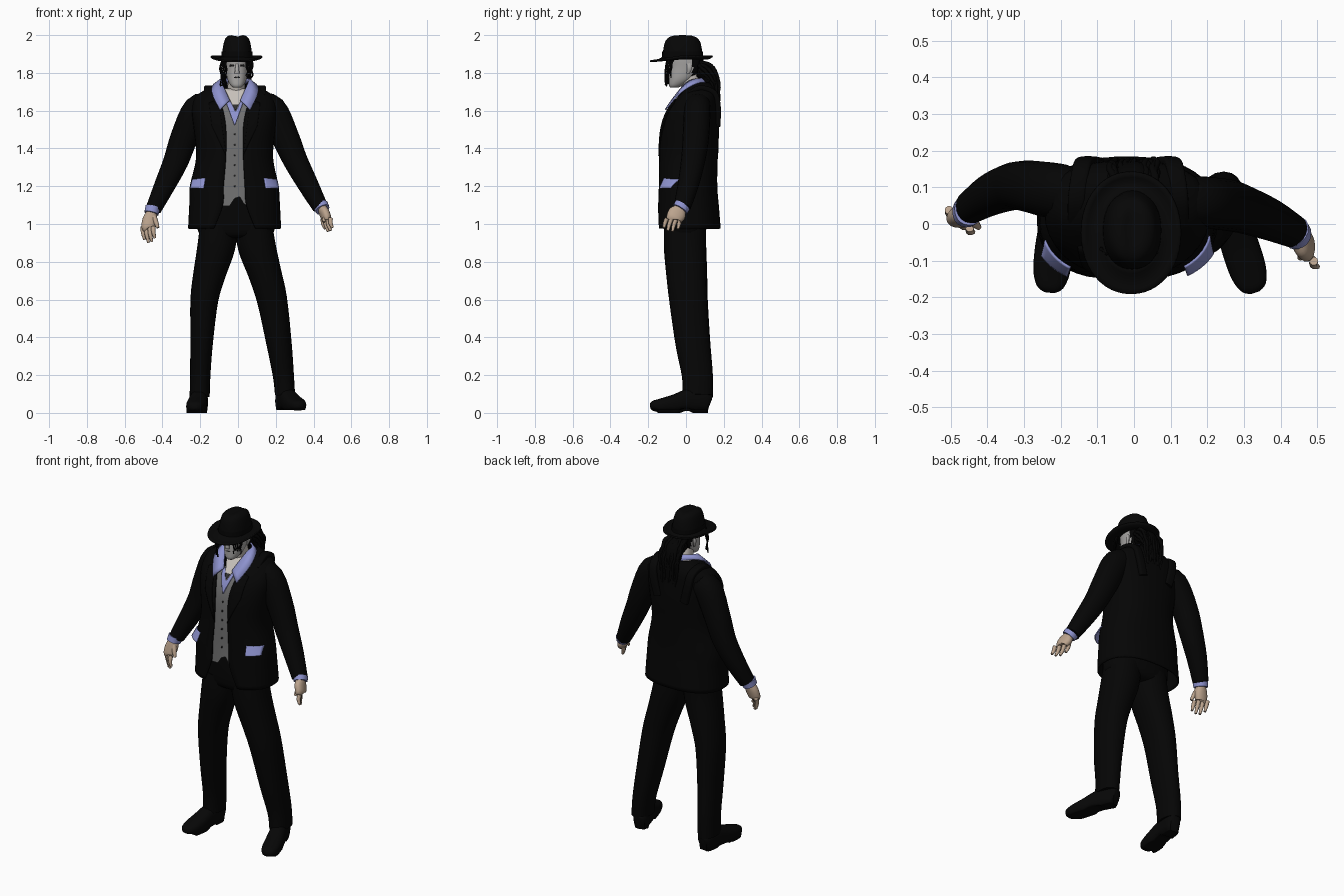
import bpy, bmesh, math, random
from mathutils import Vector

random.seed(4)
cube = bpy.data.objects.get("Cube")
if cube:
    bpy.data.objects.remove(cube)


def material(name, r, g, b):
    m = bpy.data.materials.new(name)
    m.use_nodes = True
    m.diffuse_color = (r, g, b, 1)
    bsdf = m.node_tree.nodes["Principled BSDF"]
    bsdf.inputs["Base Color"].default_value = (r, g, b, 1)
    bsdf.inputs["Roughness"].default_value = 0.8
    return m


CLOTH = material("black cloth", .0015, .0015, .0015)
LEATHER = material("black leather", .002, .002, .002)
HAIR = material("black hair", .001, .001, .001)
GREY = material("grey vest", .165, .165, .165)
LILAC = material("lilac shirt", .27, .29, .62)
FACE = material("grey face", .4, .39, .38)
PALE = material("pale neck", .58, .54, .5)
TAN = material("tan skin", .5, .37, .27)
DARK = material("dark detail", .03, .03, .03)


def smooth(rows, steps=4):
    """Pass a smooth curve through rows of numbers."""
    out = []
    for i in range(len(rows) - 1):
        p = [rows[max(0, min(len(rows) - 1, i + k))] for k in (-1, 0, 1, 2)]
        for s in range(steps):
            t = s / steps
            out.append([b + t * (c - a) / 2 + t * t * (a - 2.5 * b + 2 * c - d / 2)
                        + t ** 3 * (1.5 * (b - c) + (d - a) / 2)
                        for a, b, c, d in zip(*p)])
    return out + [list(rows[-1])]


def curve_power(v, n):
    return math.copysign(abs(v) ** (2 / n), v)


def section(z, cx, cy, rx, ry, n=2.4, gap=0, count=40):
    """Horizontal rounded cross-section starting at the front."""
    a0 = math.asin(min(1, gap / rx) ** (n / 2))
    span = 2 * (math.pi - a0)
    angles = [a0 + span * i / (count - 1 if gap else count) for i in range(count)]
    return [Vector((cx + rx * curve_power(math.sin(a), n),
                    cy - ry * curve_power(math.cos(a), n), z)) for a in angles]


def loft(name, rings, mat, closed=True, caps=True, thick=0):
    bm = bmesh.new()
    rows = [[bm.verts.new(p) for p in ring] for ring in rings]
    count = len(rows[0])
    for a, b in zip(rows, rows[1:]):
        for i in range(count if closed else count - 1):
            j = (i + 1) % count
            bm.faces.new((a[i], a[j], b[j], b[i]))
    if caps:
        bm.faces.new(rows[0])
        bm.faces.new(rows[-1])
    bmesh.ops.remove_doubles(bm, verts=bm.verts, dist=.0002)
    bmesh.ops.recalc_face_normals(bm, faces=bm.faces)
    me = bpy.data.meshes.new(name)
    bm.to_mesh(me)
    bm.free()
    me.materials.append(mat)
    me.shade_smooth()
    me.set_sharp_from_angle(angle=math.radians(45))
    ob = bpy.data.objects.new(name, me)
    bpy.context.collection.objects.link(ob)
    if thick:
        mod = ob.modifiers.new("thickness", "SOLIDIFY")
        mod.thickness, mod.offset = thick, 0
    return ob


def limb(name, stations, mat, n=2.2, count=20):
    """Tube through (x, y, z, width, depth) stations."""
    rows = smooth(stations)
    pts = [Vector(r[:3]) for r in rows]
    rings = []
    for i, r in enumerate(rows):
        t = (pts[min(i + 1, len(pts) - 1)] - pts[max(i - 1, 0)]).normalized()
        u = (Vector((1, 0, 0)) - t * t.x).normalized()
        v = t.cross(u)
        rings.append([pts[i] + u * r[3] * curve_power(math.cos(a), n)
                      + v * r[4] * curve_power(math.sin(a), n)
                      for a in (math.tau * k / count for k in range(count))])
    return loft(name, rings, mat)


# Torso stations: z, centre x, centre y, half width, half depth, front opening
TORSO = smooth([
    (.975, -.018, .015, .243, .165, .11), (1.1, -.018, .012, .236, .158, .062),
    (1.2, -.02, .01, .231, .152, .056), (1.35, -.018, .012, .2, .152, .046),
    (1.5, -.018, .02, .212, .152, .045), (1.6, -.018, .035, .222, .135, .06),
    (1.67, -.018, .06, .205, .107, .085), (1.71, -.016, .07, .15, .085, .09),
    (1.745, -.014, .07, .085, .06, .06)])


def torso_at(z):
    for a, b in zip(TORSO, TORSO[1:]):
        if z <= b[0]:
            break
    t = max(0, min(1, (z - a[0]) / (b[0] - a[0])))
    return [p + (q - p) * t for p, q in zip(a, b)]


def plate(name, corners, mat, off=.008, thick=.006, steps=8, flare=0):
    """Thin panel hugging the torso front; corners are (x, z)."""
    a, b, c, d = [Vector(p) for p in corners]
    rows = []
    for i in range(steps + 1):
        row = []
        for j in range(steps + 1):
            p = a.lerp(b, i / steps).lerp(d.lerp(c, i / steps), j / steps)
            z, cx, cy, rx, ry, w = torso_at(p.y)
            out = off + flare * j / steps
            k = min(1, abs(p.x - cx) / (rx + out))
            row.append(Vector((p.x, cy - (ry + out) * (1 - k ** 2.4) ** (1 / 2.4), p.y)))
        rows.append(row)
    return loft(name, rows, mat, False, False, thick)


# Jacket with open front, vest and shirt
loft("jacket", [section(z, cx, cy, rx, ry, gap=w) for z, cx, cy, rx, ry, w in TORSO],
     CLOTH, False, False, .008)
vest_rings = []
for i in range(15):
    z, cx, cy, rx, ry, w = torso_at(1.095 + .04 * i)
    vest_rings.append(section(1.095 + .04 * i, cx, cy, rx - .013, ry - .013, count=80))
vest = loft("vest", vest_rings, GREY, caps=False)
for v in vest.data.vertices:
    if v.co.z < 1.2 and v.co.y < 0:
        notch = max(0, 1 - abs(v.co.x + .002) / .04)
        v.co.z = 1.2 - (1.2 - v.co.z) * (1 - .65 * notch)
plate("shirt_front", [(-.065, 1.65), (.03, 1.65), (-.015, 1.525), (-.02, 1.525)], LILAC, -.008)
plate("open_neck", [(-.07, 1.715), (.045, 1.715), (-.01, 1.6), (-.016, 1.6)], PALE, -.003)
plate("necklace", [(-.03, 1.632), (.002, 1.632), (-.01, 1.605), (-.016, 1.605)], DARK, .001, .004)
for i in range(6):
    z = 1.2 + .055 * i
    plate("vest_button", [(-.02, z + .004), (-.013, z + .004), (-.013, z - .004),
                          (-.02, z - .004)], DARK, -.009, .006, 2)
for side, label in ((-1, "right"), (1, "left")):
    def at(x, z):
        return (-.018 + side * x, z)
    # Folded collar half: inner edge round the neck, outer edge with the point
    inner = smooth([(.028, -.075, 1.655), (.068, .0, 1.745), (.07, .06, 1.768), (0, .112, 1.768)])
    outer = smooth([(.08, -.109, 1.605), (.122, -.03, 1.695), (.1, .06, 1.745), (0, .135, 1.735)])
    loft("collar_" + label, [[Vector((-.016 + side * x, y, z)) for x, y, z in edge]
                             for edge in (inner, outer)], LILAC, False, False, .008)
    plate("lapel_" + label, [at(.085, 1.66), at(.135, 1.64), at(.12, 1.52), at(.045, 1.36)],
          CLOTH, .006)
    plate("pocket_flap_" + label, [at(.155, 1.243), at(.224, 1.235), at(.234, 1.19),
                                   at(.163, 1.188)], LILAC, .006, flare=.02)
    # Raised straps running over each shoulder to the back
    limb("shoulder_strap_" + label,
         [(-.016 + side * x, y, z, .024, .014) for x, y, z in
          ((.14, .0, 1.675), (.14, .07, 1.72), (.128, .15, 1.695), (.115, .17, 1.62),
           (.09, .168, 1.52))], CLOTH, 4)

# Sleeves
limb("sleeve_right", [(-.14, .08, 1.625, .065, .065), (-.213, .09, 1.605, .078, .075),
                      (-.284, .103, 1.46, .073, .07), (-.33, .102, 1.33, .066, .064),
                      (-.39, .08, 1.2, .055, .056), (-.447, .045, 1.08, .042, .045)], CLOTH)
limb("sleeve_left", [(.1, .06, 1.625, .065, .065), (.178, .06, 1.605, .078, .07),
                     (.25, .052, 1.46, .073, .07), (.302, .038, 1.34, .065, .064),
                     (.37, .012, 1.21, .055, .056), (.435, -.02, 1.09, .042, .045)], CLOTH)


# Cuff, palm, fingers and thumb from wrist, knuckle, spread and finger vectors
def hand(label, wrist, knuckle, spread, reach, thumb):
    w, k, s, r, th = [Vector(v) for v in (wrist, knuckle, spread, reach, thumb)]
    axis = k - w
    limb("cuff_" + label, [(*(w - axis * .22), .04, .044), (*(w + axis * .16), .038, .042)], LILAC)
    flat = abs(s.x) > abs(s.y)
    wide, slim = (.038, .028) if flat else (.026, .048)
    limb("palm_" + label, [(*w, .024, .028), (*w.lerp(k, .5), wide, slim),
                           (*k, wide * .95, slim * .9), (*(k + r * .1), wide * .7, slim * .7)], TAN)
    for i in range(4):
        base = k + s * (i / 1.5 - 1)
        tip = base + r * (.8 + .2 * math.sin(i * 1.2))
        mid = base.lerp(tip, .5) + axis.cross(s).normalized() * .006
        limb("finger_" + label, [(*base, .012, .012), (*mid, .011, .011),
                                 (*tip, .007, .007)], TAN, 2, 10)
    root = w.lerp(k, .35) + s * .6
    limb("thumb_" + label, [(*root, .014, .014), (*(root + th * .5), .013, .013),
                            (*(root + th), .008, .008)], TAN, 2, 10)


hand("right", (-.455, .035, 1.07), (-.476, .014, .985), (.028, -.024, 0), (.012, -.016, -.085),
     (.022, -.022, -.06))
hand("left", (.444, -.027, 1.085), (.47, -.063, 1.03), (.02, -.038, 0), (.015, -.022, -.07),
     (-.012, -.03, -.055))

# Trousers
loft("trouser_hips", [section(*row) for row in smooth([
    (.925, -.01, -.005, .15, .07), (.97, -.01, -.005, .204, .112), (1.2, -.015, .005, .19, .12)])],
    CLOTH)
limb("trouser_leg_right", [(-.1, -.005, 1, .1, .11), (-.115, -.005, .88, .1, .112),
                           (-.15, .005, .74, .086, .107), (-.178, .014, .6, .074, .101),
                           (-.192, .036, .38, .06, .092), (-.2, .06, .2, .054, .082),
                           (-.203, .062, .085, .053, .08)], CLOTH)
limb("trouser_leg_left", [(.08, -.005, 1, .1, .11), (.1, -.005, .88, .1, .112),
                          (.142, .002, .74, .088, .107), (.18, .012, .6, .08, .101),
                          (.217, .036, .37, .067, .092), (.24, .06, .2, .056, .082),
                          (.249, .062, .095, .053, .08)], CLOTH)

# Shoes
for label, heel, toe, lift in (("right", -.2, -.23, 0), ("left", .237, .328, .014)):
    shoe = limb("shoe_" + label, [
        (heel + (toe - heel) * (.1 - y) / .28, y, z + lift / 2, w, h) for y, z, w, h in (
            (.123, .05, .028, .04), (.1, .056, .042, .056), (.02, .06, .046, .06),
            (-.06, .045, .052, .046), (-.13, .036, .05, .034), (-.172, .034, .036, .024),
            (-.187, .034, .014, .012))], LEATHER, 2.5)
    for v in shoe.data.vertices:
        if v.co.z < .028 and v.co.y > -.15:
            v.co.z = lift + (.009 if -.03 < v.co.y < .03 else 0)

# Head and neck
limb("neck", [(-.012, .05, 1.62, .06, .055), (-.01, .035, 1.71, .048, .052),
              (-.005, .01, 1.79, .045, .052)], PALE)
head = loft("head", [section(*row, n=2.2) for row in smooth([
    (1.722, -.005, -.062, .02, .02), (1.735, -.005, -.052, .035, .038),
    (1.77, -.005, -.025, .052, .066), (1.83, -.005, -.002, .062, .09),
    (1.88, -.005, -.002, .067, .094), (1.92, -.005, 0, .058, .08)])], FACE)
head.data.materials.append(HAIR)
for f in head.data.polygons:
    f.material_index = int(f.center.y > .035 and f.center.z > 1.76)
limb("nose", [(-.005, -.085, 1.845, .008, .012), (-.005, -.097, 1.815, .011, .012),
              (-.005, -.098, 1.797, .014, .01)], FACE, 2, 12)
for side in (-1, 1):
    x = -.005 + side * .026
    limb("eye", [(x - .013, -.084, 1.838, .004, .004), (x, -.0875, 1.84, .006, .006),
                 (x + .013, -.084, 1.838, .004, .004)], DARK, 2, 8)
    limb("ear", [(-.005 + side * .064, .015, 1.85, .006, .012),
                 (-.005 + side * .066, .018, 1.825, .008, .014),
                 (-.005 + side * .06, .01, 1.795, .005, .007)], FACE, 2, 10)
limb("mouth", [(-.026, -.083, 1.774, .003, .003), (-.005, -.091, 1.777, .004, .004),
               (.016, -.083, 1.774, .003, .003)], DARK, 2, 8)


# Hair strands: wavy tubes through a few points
def strands(name, paths, radius):
    data = bpy.data.curves.new(name, "CURVE")
    data.dimensions = "3D"
    data.bevel_depth, data.bevel_resolution, data.use_fill_caps = radius, 1, True
    data.materials.append(HAIR)
    for path in paths:
        pts = smooth(path, 5)
        spline = data.splines.new("POLY")
        spline.points.add(len(pts) - 1)
        for i, (sp, p) in enumerate(zip(spline.points, pts)):
            wave = .004 * math.sin(i * 1.3 + len(data.splines))
            sp.co = (p[0] + wave, p[1] + wave * random.uniform(-1, 1), p[2], 1)
            sp.radius = 1 - .5 * i / len(pts)
    bpy.context.collection.objects.link(bpy.data.objects.new(name, data))


side_locks = []
for side, low in ((-1, 1.725), (1, 1.765)):
    for i in range(5):
        x, y = -.008 + side * (.05 + .007 * i), -.108 + .007 * i
        side_locks.append([(x, y + .015, 1.885), (x + side * .006, y, 1.82),
                           (x + side * .004, y, low + .04 * random.random())])
strands("side_locks", side_locks, .006)
tail = []
for i in range(40):
    x, d = random.uniform(-.06, .06), random.uniform(-.04, .012)
    tail.append([(x * .8, .07, 1.85 + d * .5), (x, .12 + d, 1.83 + d), (x * 1.05, .162 + d, 1.76),
                 (x * .8, .168 + d * .3, 1.6 + .12 * random.random())])
strands("ponytail", tail, .012)
limb("ponytail_core", [(-.002, .065, 1.82, .055, .045), (-.002, .115, 1.8, .054, .05),
                       (-.002, .14, 1.73, .048, .034), (-.002, .16, 1.64, .03, .018)], HAIR)

# Hat: dented crown, band and curved brim
crown = loft("hat_crown", [section(*row, n=2.2) for row in smooth([
    (1.875, -.005, -.018, .08, .106), (1.91, -.005, -.018, .078, .104),
    (1.955, -.005, -.018, .071, .096), (1.985, -.005, -.018, .06, .082),
    (1.999, -.005, -.018, .038, .057), (2, -.005, -.018, .012, .025)])], LEATHER)
for v in crown.data.vertices:
    if v.co.z > 1.96:
        v.co.z -= .008 * math.exp(-((v.co.x + .005) / .02) ** 2) * (v.co.z - 1.96) / .04
loft("hat_band", [section(z, -.005, -.018, .082, .108, 2.2) for z in (1.88, 1.912)], CLOTH, caps=False)
brim = []
for i in range(6):
    t = i / 5
    ring = section(1.885, -.008, -.018 - .007 * t, .072 + .063 * t, .1 + .066 * t, 2.1, count=48)
    for p in ring:
        front = -(p.y + .02) / .165
        p.z += -.026 * max(0, front) * t - .012 * math.sin(t * math.pi) + .004 * t
    brim.append(ring)
loft("hat_brim", brim, LEATHER, caps=False, thick=.009)
